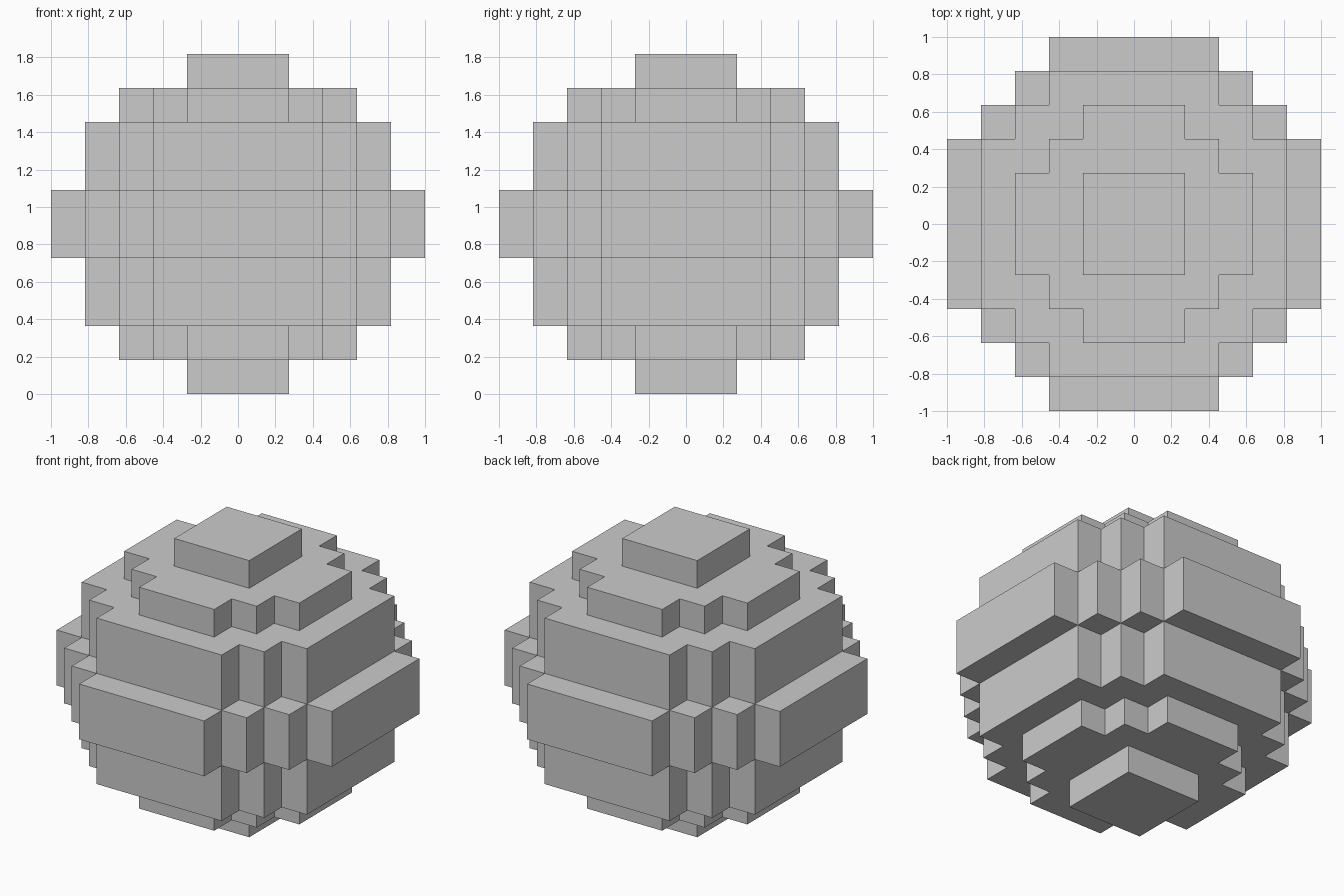
import bpy, bmesh, math
from mathutils import Vector

if "Cube" in bpy.data.objects:
    bpy.data.objects.remove(bpy.data.objects["Cube"])

U = 2 / 11  # one block
N = 5       # blocks each side of the centre block

# Stepped outline of each tier: half-extent in x for each |y| row of blocks
cap = [1, 1]
crown = [3, 3, 2, 1]
shoulder = [4, 4, 4, 3, 2]
belt = [5, 5, 5, 4, 3, 2]
tiers = [cap, crown, shoulder, shoulder, belt]
tiers += tiers[::-1]

# Filled blocks
blocks = {(x, y, z)
          for z, rows in enumerate(tiers)
          for y in range(-N, N + 1) if abs(y) < len(rows)
          for x in range(-rows[abs(y)], rows[abs(y)] + 1)}

# Outer skin: one square wherever a block borders empty space
bm = bmesh.new()
for b in blocks:
    for axis in range(3):
        for sign in (-1, 1):
            n = [0, 0, 0]
            n[axis] = sign
            if tuple(b[i] + n[i] for i in range(3)) in blocks:
                continue
            u, v = Vector((0, 0, 0)), Vector((0, 0, 0))
            u[(axis + 1) % 3] = 0.5
            v[(axis + 2) % 3] = 0.5 * sign
            c = Vector(b) + Vector((0, 0, 0.5)) + Vector(n) * 0.5
            bm.faces.new([bm.verts.new((c + s * u + t * v) * U)
                          for s, t in ((-1, -1), (1, -1), (1, 1), (-1, 1))])
bmesh.ops.remove_doubles(bm, verts=bm.verts, dist=0.001)

# Merge flat areas into large faces
bmesh.ops.dissolve_limit(bm, angle_limit=math.radians(1),
                         verts=bm.verts, edges=bm.edges)

mesh = bpy.data.meshes.new("block_sphere")
bm.to_mesh(mesh)
bm.free()
bpy.context.collection.objects.link(bpy.data.objects.new("block_sphere", mesh))
